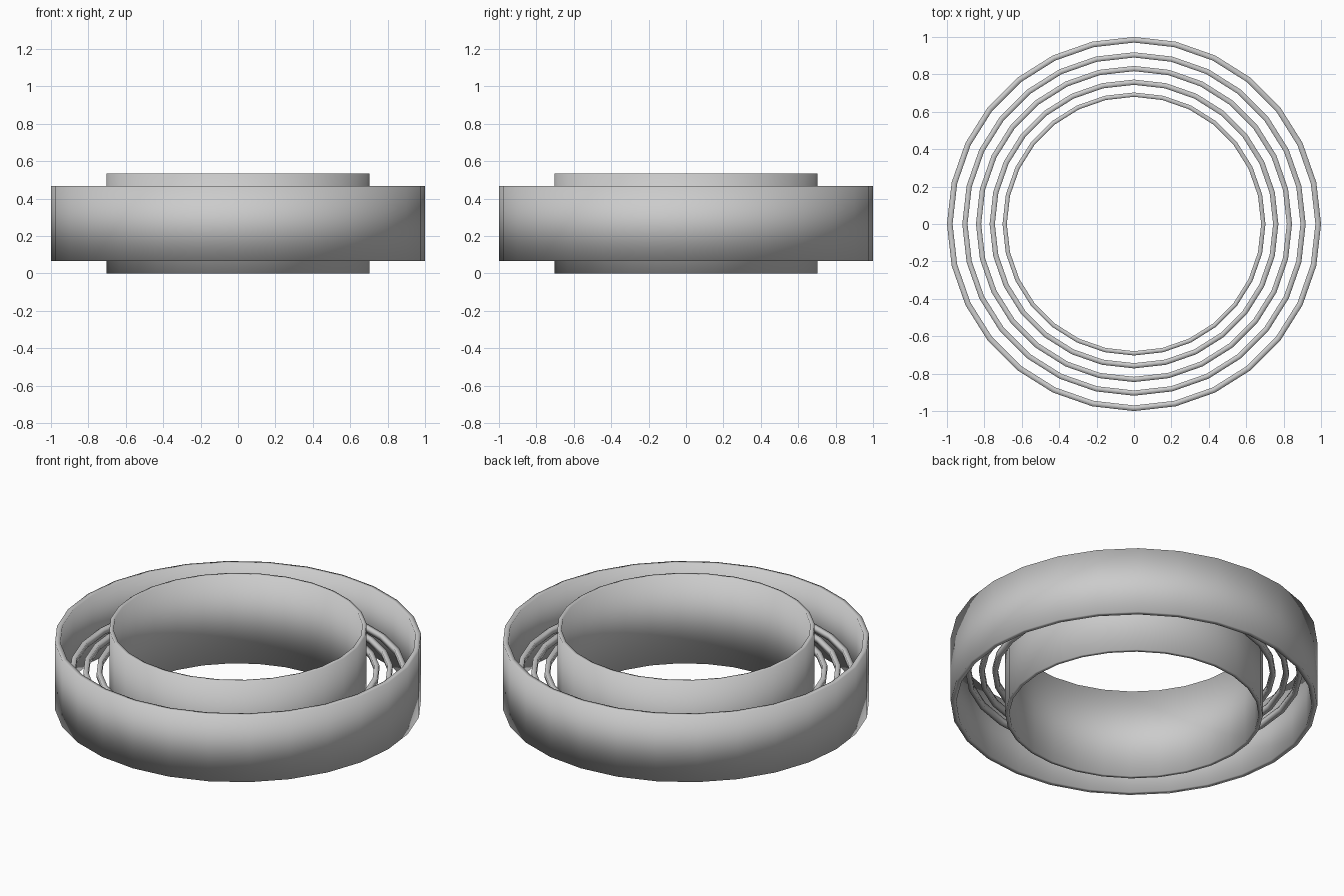
import bpy, bmesh
from math import cos, sin, tau

if "Cube" in bpy.data.objects:
    bpy.data.objects.remove(bpy.data.objects["Cube"])

SIDES = 28
MID_Z = 0.267


def ring(name, r_out, r_in, height):
    """Rectangular-section ring centred on MID_Z, smooth shaded."""
    bm = bmesh.new()
    z0, z1 = MID_Z - height / 2, MID_Z + height / 2
    profile = [(r_out, z0), (r_out, z1), (r_in, z1), (r_in, z0)]
    loops = [[bm.verts.new((r * cos(tau * i / SIDES), r * sin(tau * i / SIDES), z))
              for r, z in profile] for i in range(SIDES)]
    for i in range(SIDES):
        a, b = loops[i], loops[(i + 1) % SIDES]
        for k in range(4):
            n = (k + 1) % 4
            bm.faces.new((a[k], b[k], b[n], a[n])).smooth = True
    bmesh.ops.recalc_face_normals(bm, faces=bm.faces)
    mesh = bpy.data.meshes.new(name)
    bm.to_mesh(mesh)
    bm.free()
    obj = bpy.data.objects.new(name, mesh)
    bpy.context.collection.objects.link(obj)
    return obj


# Tall inner sleeve and wide outer band
ring("outer_band", 1.0, 0.97, 0.40)
ring("inner_sleeve", 0.703, 0.68, 0.534)

# Three slim rings floating in the gap at mid height
for i, r in enumerate((0.918, 0.845, 0.772)):
    ring(f"slim_ring_{i + 1}", r, r - 0.028, 0.032)
